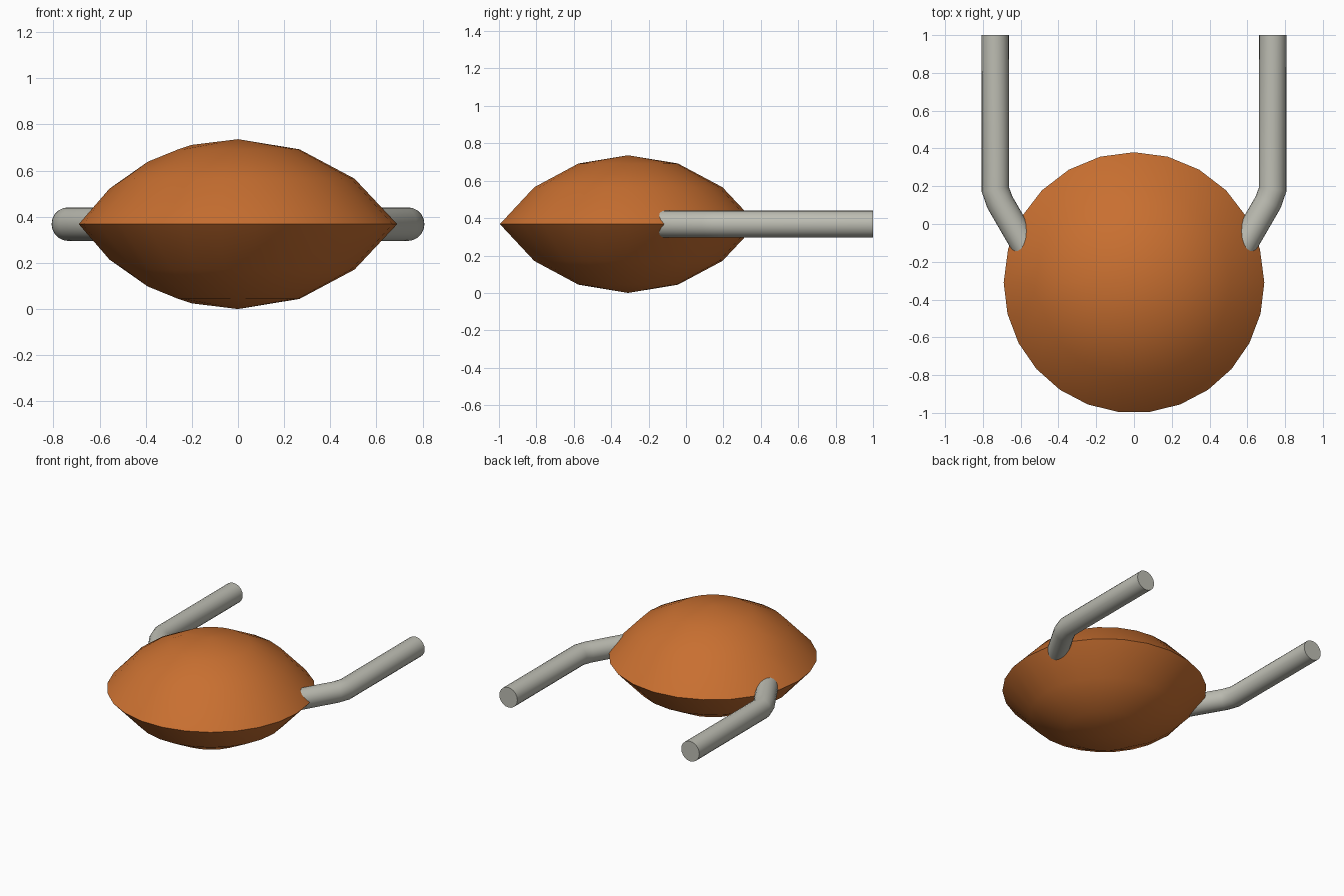
import bpy, bmesh, math
from mathutils import Vector

cube = bpy.data.objects.get("Cube")
if cube:
    bpy.data.objects.remove(cube, do_unlink=True)


def material(name, rgb):
    m = bpy.data.materials.new(name)
    m.use_nodes = True
    m.diffuse_color = (*rgb, 1)
    m.node_tree.nodes["Principled BSDF"].inputs["Base Color"].default_value = (*rgb, 1)
    return m


orange = material("burnt orange", (0.58, 0.16, 0.03))
grey = material("warm grey", (0.51, 0.51, 0.45))


def finish(obj, mat):
    obj.data.materials.clear()
    obj.data.materials.append(mat)
    bpy.ops.object.select_all(action='DESELECT')
    obj.select_set(True)
    bpy.context.view_layer.objects.active = obj
    bpy.ops.object.shade_smooth_by_angle(angle=math.radians(30))


# Lens body: two shallow spherical caps meeting at a sharp rim
RIM, HALF, CENTRE = 0.69, 0.368, Vector((0, -0.31, 0.368))
SPHERE = (RIM ** 2 + HALF ** 2) / (2 * HALF)
CAP = math.asin(RIM / SPHERE)
angles = [math.pi * i / 12 for i in range(12)]
angles += [math.pi + math.pi * i / 13 for i in range(13)]

bm = bmesh.new()
rim = [bm.verts.new(CENTRE + Vector((RIM * math.cos(a), RIM * math.sin(a), 0))) for a in angles]
for side in (1, -1):
    apex = bm.verts.new(CENTRE + Vector((0, 0, side * HALF)))
    columns = []
    for k, a in enumerate(angles):
        steps = 4 if k == 12 else 3          # the seam column is finer
        col = [apex]
        for s in range(1, steps):
            t = CAP * s / steps
            r, h = SPHERE * math.sin(t), SPHERE * math.cos(t) - (SPHERE - HALF)
            col.append(bm.verts.new(CENTRE + Vector((r * math.cos(a), r * math.sin(a), side * h))))
        columns.append(col + [rim[k]])
    # Zip neighbouring columns together
    for k, a in enumerate(columns):
        b = columns[(k + 1) % len(columns)]
        i = j = 0
        while i < len(a) - 1 or j < len(b) - 1:
            u, v = (i + 1) / (len(a) - 1), (j + 1) / (len(b) - 1)
            if abs(u - v) < 1e-6:
                face = [a[i], a[i + 1], b[j + 1]] + ([b[j]] if j else [])
                i, j = i + 1, j + 1
            elif u < v:
                face = [a[i], a[i + 1], b[j]]
                i += 1
            else:
                face = [a[i], b[j + 1], b[j]]
                j += 1
            if len(set(face)) == len(face):
                bm.faces.new(face)
bmesh.ops.recalc_face_normals(bm, faces=bm.faces)
mesh = bpy.data.meshes.new("lens_body")
bm.to_mesh(mesh)
bm.free()
body = bpy.data.objects.new("lens_body", mesh)
bpy.context.collection.objects.link(body)
finish(body, orange)

# Bent tubular arms reaching backwards
for name, sx in (("left_arm", 1), ("right_arm", -1)):
    curve = bpy.data.curves.new(name, 'CURVE')
    curve.dimensions = '3D'
    curve.bevel_depth = 0.073
    curve.bevel_resolution = 8
    curve.use_fill_caps = True
    path = [(0.735, 1.0), (0.735, 0.185), (0.71, 0.115), (0.533, -0.19)]
    spline = curve.splines.new('POLY')
    spline.points.add(len(path) - 1)
    for p, (x, y) in zip(spline.points, path):
        p.co = (sx * x, y, CENTRE.z, 1)
    arm = bpy.data.objects.new(name, curve)
    bpy.context.collection.objects.link(arm)
    bpy.ops.object.select_all(action='DESELECT')
    arm.select_set(True)
    bpy.context.view_layer.objects.active = arm
    bpy.ops.object.convert(target='MESH')
    arm = bpy.context.view_layer.objects.active
    # Weld the caps to the tube and make the normals face outwards
    bm = bmesh.new()
    bm.from_mesh(arm.data)
    bmesh.ops.remove_doubles(bm, verts=bm.verts, dist=1e-4)
    bmesh.ops.recalc_face_normals(bm, faces=bm.faces)
    bm.to_mesh(arm.data)
    bm.free()
    finish(arm, grey)
